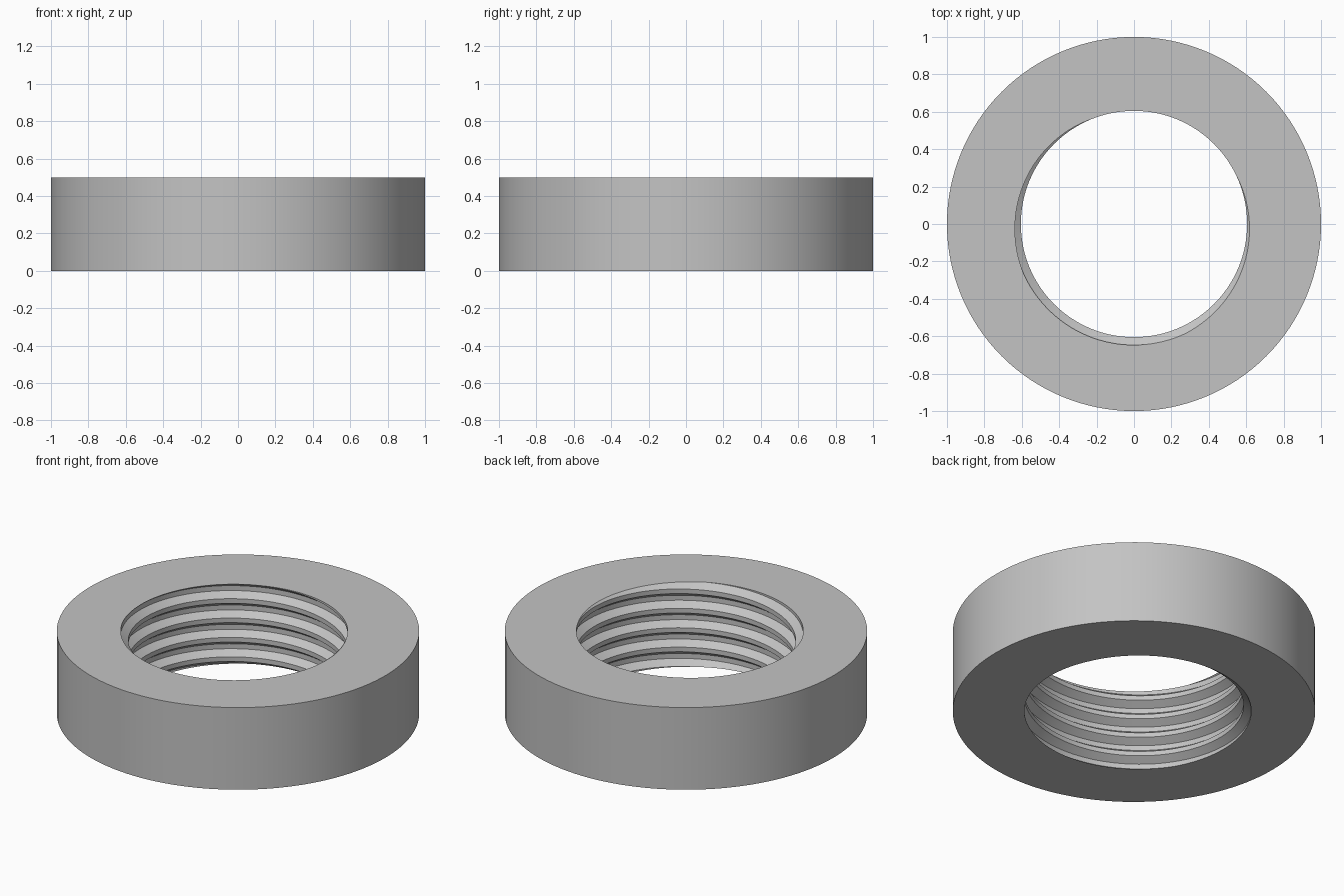
import bpy, bmesh, math
from mathutils import Vector

if "Cube" in bpy.data.objects:
    bpy.data.objects.remove(bpy.data.objects["Cube"])

SEG = 128                         # sides around the ring
HEIGHT, OUTER = 0.5, 1.0
CREST_R, ROOT_R = 0.605, 0.647    # thread crest and root radii
PITCH, FLANK, ROOT = 0.118, 0.030, 0.030
START = math.radians(112)         # angle where the groove opens on the top face
TURNS = 8

steel = bpy.data.materials.new("grey steel")
steel.diffuse_color = (0.55, 0.55, 0.55, 1)
steel.use_nodes = True
steel.node_tree.nodes["Principled BSDF"].inputs["Base Color"].default_value = steel.diffuse_color

bm = bmesh.new()

# Threaded bore: right-handed helix, one profile of four points per pitch
profile = [(CREST_R, -2 * FLANK - ROOT), (ROOT_R, -FLANK - ROOT),
           (ROOT_R, -FLANK), (CREST_R, 0.0)]
rows = 4 * TURNS
cols = []
for i in range(SEG):
    a = 2 * math.pi * i / SEG
    base = HEIGHT + PITCH * ((a - START) / (2 * math.pi) - TURNS + 2)
    col = []
    for j in range(rows):
        r, dz = profile[j % 4]
        col.append(bm.verts.new((r * math.cos(a), r * math.sin(a),
                                 base + dz + PITCH * (j // 4))))
    cols.append(col)
for i in range(SEG):
    last = i == SEG - 1
    nxt, shift = cols[(i + 1) % SEG], 4 if last else 0   # the last column joins the next turn
    for j in range(rows - 1 - shift):
        # one full turn of travel raises the thread by one pitch
        bm.faces.new((cols[i][j], cols[i][j + 1], nxt[j + 1 + shift], nxt[j + shift]))

# Trim the thread flush with the two end faces
for z, n in ((0, -1), (HEIGHT, 1)):
    bmesh.ops.bisect_plane(bm, geom=bm.verts[:] + bm.edges[:] + bm.faces[:], dist=1e-6,
                           plane_co=(0, 0, z), plane_no=(0, 0, n), clear_outer=True)

# Outer wall
rings = [[bm.verts.new((OUTER * math.cos(2 * math.pi * i / SEG),
                        OUTER * math.sin(2 * math.pi * i / SEG), z))
          for i in range(SEG)] for z in (0, HEIGHT)]
for i in range(SEG):
    k = (i + 1) % SEG
    bm.faces.new((rings[0][i], rings[0][k], rings[1][k], rings[1][i]))

# Flat end faces between the bore and the outer wall
for z, n in ((0, -1), (HEIGHT, 1)):
    rim = [e for e in bm.edges if e.is_boundary
           and all(abs(v.co.z - z) < 1e-4 for v in e.verts)]
    bmesh.ops.triangle_fill(bm, use_beauty=True, use_dissolve=False,
                            edges=rim, normal=Vector((0, 0, n)))
bmesh.ops.recalc_face_normals(bm, faces=bm.faces[:])

mesh = bpy.data.meshes.new("threaded_ring")
bm.to_mesh(mesh)
bm.free()
mesh.materials.append(steel)
ring = bpy.data.objects.new("threaded_ring", mesh)
bpy.context.collection.objects.link(ring)
bpy.context.view_layer.objects.active = ring
ring.select_set(True)
bpy.ops.object.shade_smooth_by_angle(angle=math.radians(30))
